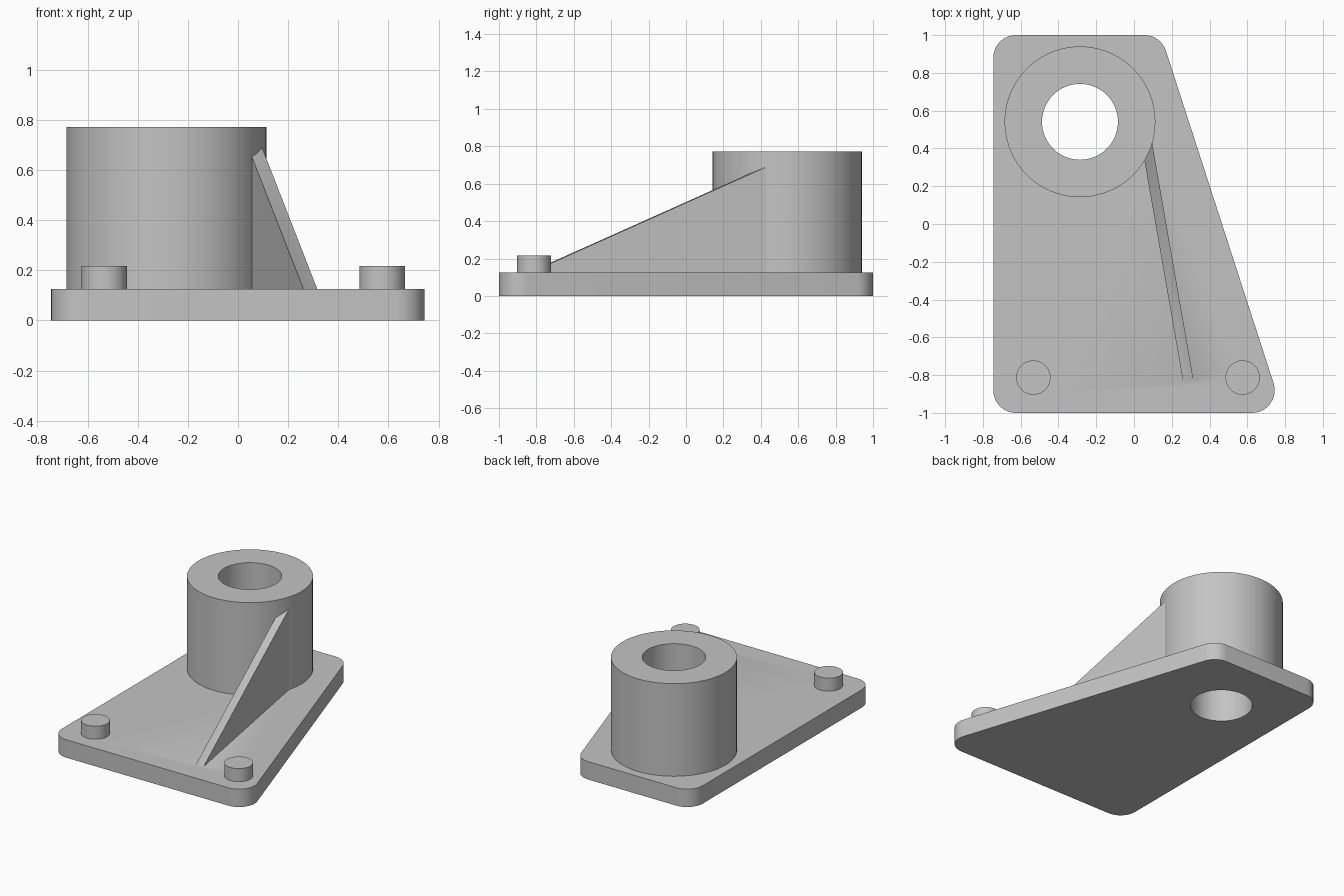
import bpy, bmesh, math
from mathutils import Vector, Matrix

if "Cube" in bpy.data.objects:
    bpy.data.objects.remove(bpy.data.objects["Cube"])

grey = bpy.data.materials.new("plain grey")
grey.diffuse_color = (0.55, 0.55, 0.55, 1)
grey.use_nodes = True
grey.node_tree.nodes["Principled BSDF"].inputs["Base Color"].default_value = grey.diffuse_color


def prism(name, pts, offset):
    """Solid made by sweeping a flat outline along an offset."""
    bm = bmesh.new()
    face = bm.faces.new([bm.verts.new(p) for p in pts])
    new = bmesh.ops.extrude_face_region(bm, geom=[face])["geom"]
    bmesh.ops.translate(bm, vec=offset,
                        verts=[v for v in new if isinstance(v, bmesh.types.BMVert)])
    bmesh.ops.recalc_face_normals(bm, faces=bm.faces)
    me = bpy.data.meshes.new(name)
    bm.to_mesh(me)
    bm.free()
    me.materials.append(grey)
    ob = bpy.data.objects.new(name, me)
    bpy.context.collection.objects.link(ob)
    return ob


def cylinder(name, x, y, r, z0, z1, n):
    pts = [(x + r * math.cos(2 * math.pi * i / n),
            y + r * math.sin(2 * math.pi * i / n), z0) for i in range(n)]
    return prism(name, pts, (0, 0, z1 - z0))


def rounded(corners, r, steps=10):
    """Fillet every corner of a convex counter-clockwise outline."""
    out = []
    for i, c in enumerate(corners):
        c = Vector(c)
        a = (Vector(corners[i - 1]) - c).normalized()
        b = (Vector(corners[(i + 1) % len(corners)]) - c).normalized()
        half = a.angle(b) / 2
        centre = c + (a + b).normalized() * r / math.sin(half)
        start = c + a * r / math.tan(half) - centre
        for k in range(steps + 1):
            turn = Matrix.Rotation((math.pi - 2 * half) * k / steps, 3, 'Z')
            out.append(centre + turn @ start)
    return out


def combine(base, tool, operation):
    mod = base.modifiers.new("cut", 'BOOLEAN')
    mod.operation = operation
    mod.solver = 'EXACT'
    mod.object = tool
    bpy.context.view_layer.objects.active = base
    bpy.ops.object.modifier_apply(modifier=mod.name)
    bpy.data.objects.remove(tool, do_unlink=True)


T = 0.125               # plate thickness
BX, BY = -0.286, 0.541  # boss axis

# base plate with one slanted side
plate = prism("bracket", rounded([(-0.745, -1, 0), (0.79, -1, 0),
                                  (0.142, 1, 0), (-0.745, 1, 0)], 0.12), (0, 0, T))

# boss
combine(plate, cylinder("boss", BX, BY, 0.399, 0.06, 0.772, 96), 'UNION')

# sloping rib, running into the boss wall
ang = math.radians(9.9)
along = Vector((-math.sin(ang), math.cos(ang), 0))
side = Vector((math.cos(ang), math.sin(ang), 0))
foot = Vector((0.261, -0.842, 0))
run = 1.36
up = Vector((0, 0, 1))
rib = prism("rib", [foot + up * 0.06, foot + along * run + up * 0.06,
                    foot + along * run + up * (T + run * 0.441), foot + up * T],
            side * 0.056)
combine(plate, rib, 'UNION')

# locating pins
for x in (-0.533, 0.575):
    combine(plate, cylinder("pin", x, -0.813, 0.091, 0.06, 0.216, 48), 'UNION')

# through bore
combine(plate, cylinder("bore", BX, BY, 0.201, -0.1, 1, 64), 'DIFFERENCE')

bpy.ops.object.select_all(action='DESELECT')
plate.select_set(True)
bpy.context.view_layer.objects.active = plate
bpy.ops.object.shade_smooth_by_angle(angle=math.radians(25))
